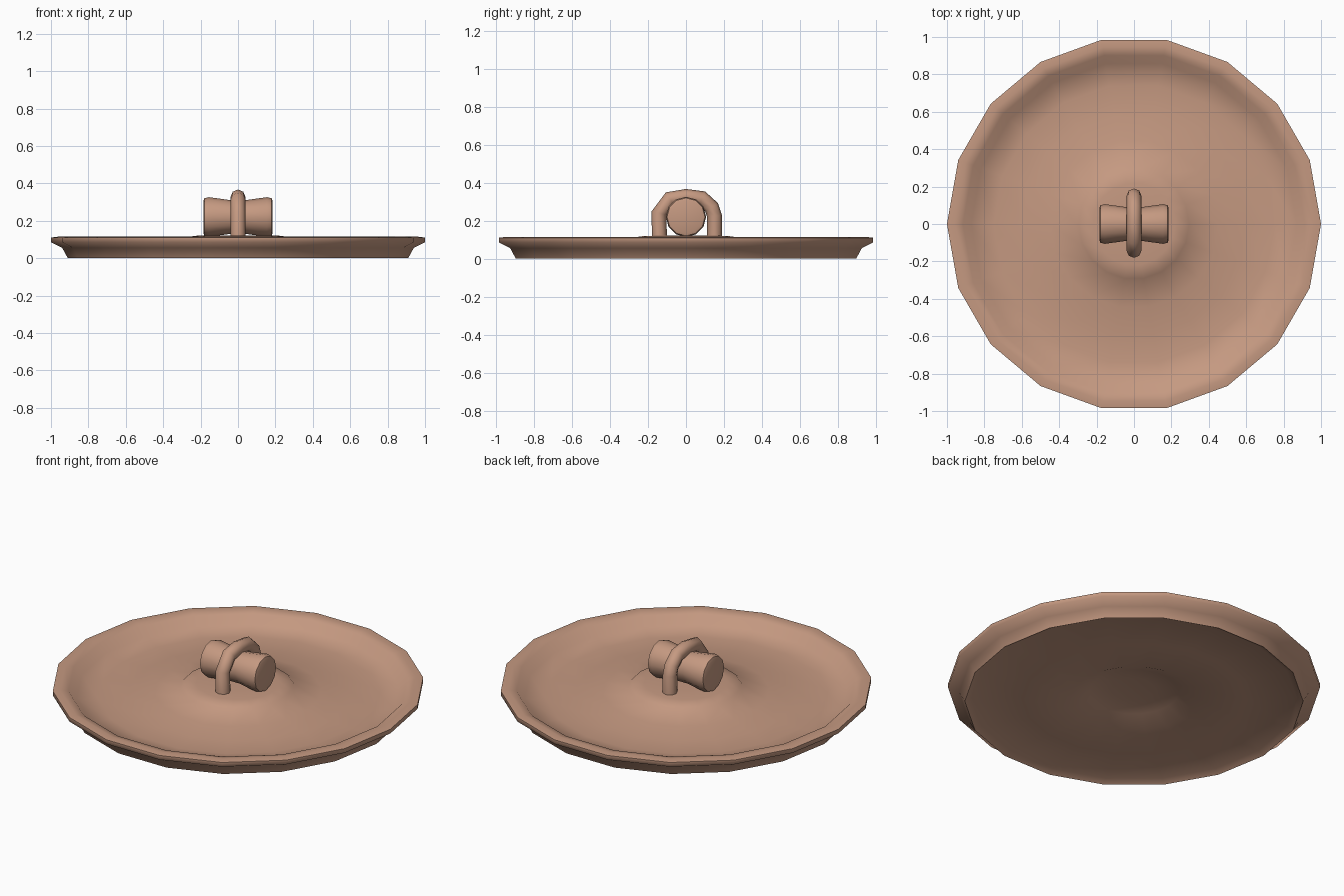
import bpy, bmesh, math
from mathutils import Vector

if "Cube" in bpy.data.objects:
    bpy.data.objects.remove(bpy.data.objects["Cube"])

clay = bpy.data.materials.new("terracotta clay")
clay.diffuse_color = (0.56, 0.32, 0.22, 1)
clay.use_nodes = True
clay.node_tree.nodes["Principled BSDF"].inputs["Base Color"].default_value = clay.diffuse_color


def finish(name, bm, angle):
    bmesh.ops.remove_doubles(bm, verts=bm.verts, dist=1e-5)
    bmesh.ops.recalc_face_normals(bm, faces=bm.faces)
    me = bpy.data.meshes.new(name)
    bm.to_mesh(me)
    bm.free()
    ob = bpy.data.objects.new(name, me)
    bpy.context.collection.objects.link(ob)
    me.materials.append(clay)
    bpy.ops.object.select_all(action='DESELECT')
    ob.select_set(True)
    bpy.context.view_layer.objects.active = ob
    bpy.ops.object.shade_smooth_by_angle(angle=math.radians(angle))
    return ob


def loft(bm, rings, cap=False):
    vs = [[bm.verts.new(p) for p in r] for r in rings]
    for a, b in zip(vs, vs[1:]):
        n = len(a)
        for i in range(n):
            bm.faces.new((a[i], a[(i + 1) % n], b[(i + 1) % n], b[i]))
    if cap:
        bm.faces.new(vs[0])
        bm.faces.new(vs[-1])


def circle(n, off=0):
    return [(math.cos(2 * math.pi * (i + off) / n), math.sin(2 * math.pi * (i + off) / n)) for i in range(n)]


# lid: one 18-sided lathe profile from the underside hollow round to the top
profile = [(0.12, 0.075), (0.24, 0.06), (0.34, 0.02), (0.60, 0.015), (0.875, 0.02), (0.91, 0.0),
           (0.94, 0.055), (1.0, 0.085), (1.0, 0.11), (0.96, 0.115), (0.915, 0.105),
           (0.87, 0.06), (0.75, 0.045), (0.60, 0.05), (0.45, 0.07), (0.31, 0.095),
           (0.295, 0.11), (0.22, 0.12), (0.1, 0.122)]
bm = bmesh.new()
loft(bm, [[(r * c, r * s, z) for c, s in circle(18)] for r, z in profile], cap=True)
finish("lid", bm, 70)

# toggle: short horizontal bar, slightly waisted in the middle
bar = [(-0.185, 0.085), (-0.18, 0.1), (-0.155, 0.106), (-0.04, 0.09),
       (0.04, 0.09), (0.155, 0.106), (0.18, 0.1), (0.185, 0.085)]
bm = bmesh.new()
loft(bm, [[(x, r * c, 0.22 + r * s) for c, s in circle(12)] for x, r in bar], cap=True)
finish("toggle_bar", bm, 50)

# strap: round loop arching over the bar
path = [(-0.14, 0.10), (-0.142, 0.24), (-0.085, 0.315), (0.0, 0.327),
        (0.085, 0.317), (0.135, 0.27), (0.15, 0.225), (0.15, 0.10)]
pts = [Vector((0, y, z)) for y, z in path]
rings = []
for i, p in enumerate(pts):
    t = (pts[min(i + 1, len(pts) - 1)] - pts[max(i - 1, 0)]).normalized()
    side = Vector((1, 0, 0))
    out = side.cross(t)
    rings.append([p + (side * c + out * s) * 0.04 for c, s in circle(8)])
bm = bmesh.new()
loft(bm, rings, cap=True)
finish("strap_loop", bm, 60)
